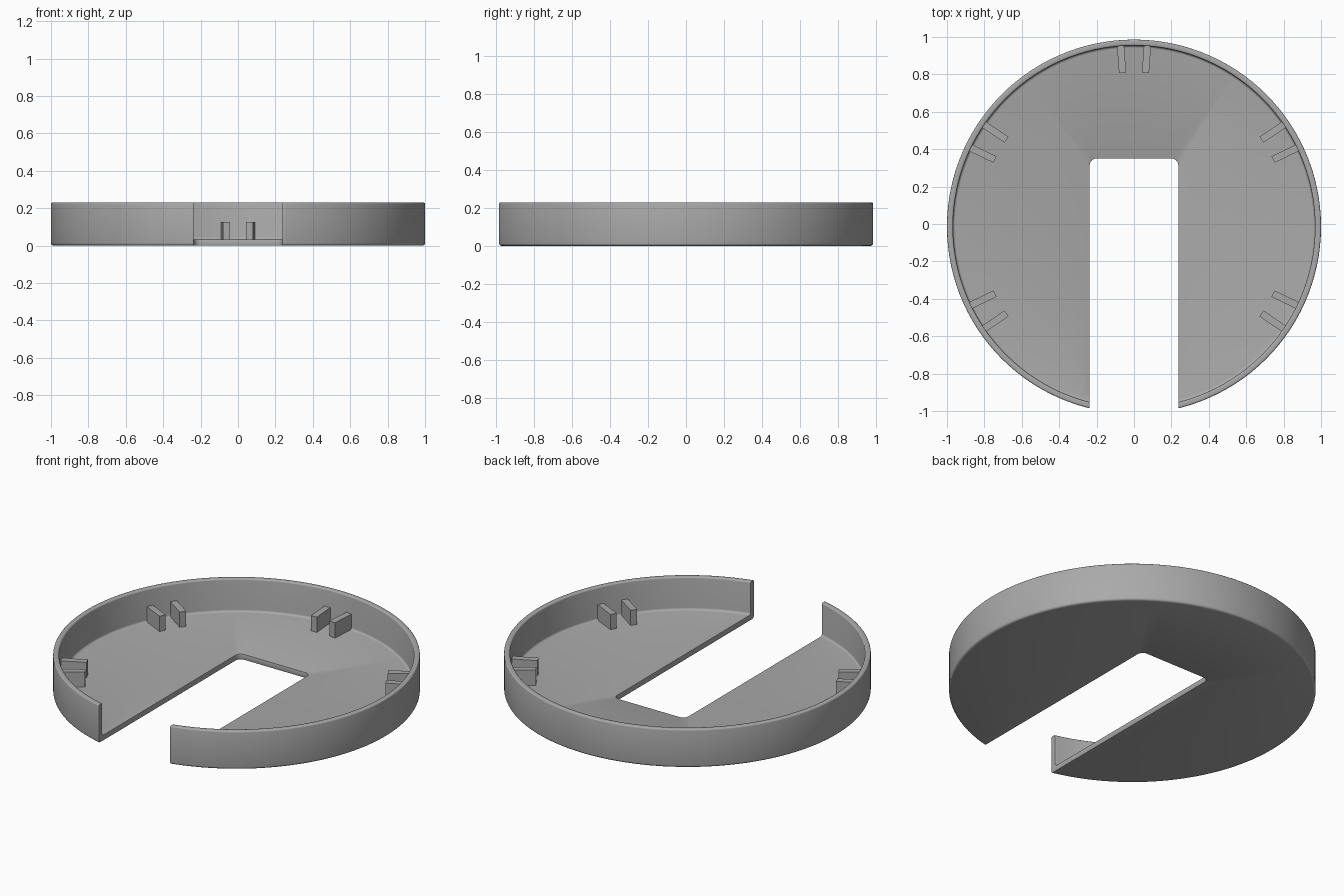
import bpy, bmesh, math
from mathutils import Matrix, Vector

cube = bpy.data.objects.get("Cube")
if cube:
    bpy.data.objects.remove(cube)

CY = -0.014          # centre of the round tray
FLOOR, TOP = 0.033, 0.23
SLOT_X, SLOT_Y = 0.237, 0.35

grey = bpy.data.materials.new("plain grey")
grey.use_nodes = True
colour = (0.4, 0.4, 0.4, 1)
grey.diffuse_color = colour
grey.node_tree.nodes["Principled BSDF"].inputs["Base Color"].default_value = colour


def make_object(name, bm):
    bmesh.ops.recalc_face_normals(bm, faces=bm.faces[:])
    mesh = bpy.data.meshes.new(name)
    bm.to_mesh(mesh)
    bm.free()
    mesh.materials.append(grey)
    obj = bpy.data.objects.new(name, mesh)
    bpy.context.collection.objects.link(obj)
    return obj


def activate(obj):
    bpy.ops.object.select_all(action='DESELECT')
    obj.select_set(True)
    bpy.context.view_layer.objects.active = obj


def arc(cx, cy, r, start, end, steps):
    angles = [math.radians(start + (end - start) * i / steps) for i in range(steps + 1)]
    return [(cx + r * math.cos(a), cy + r * math.sin(a)) for a in angles]


# Tray: lathed floor and rim, with rounded edges
profile = [(0, 0), (0.986, 0)]
profile += arc(0.986, 0.014, 0.014, -60, 0, 3)
profile += arc(0.992, TOP - 0.008, 0.008, 0, 90, 3)
profile += arc(0.976, TOP - 0.008, 0.008, 90, 180, 3)
profile += arc(0.955, FLOOR + 0.013, 0.013, 0, -90, 4)
profile += [(0, FLOOR)]
bm = bmesh.new()
verts = [bm.verts.new((r, 0, z)) for r, z in profile]
edges = [bm.edges.new(pair) for pair in zip(verts, verts[1:])]
bmesh.ops.spin(bm, geom=verts + edges, cent=(0, 0, 0), axis=(0, 0, 1),
               angle=math.tau, steps=120, use_duplicate=False)
bmesh.ops.remove_doubles(bm, verts=bm.verts[:], dist=0.0005)
bmesh.ops.translate(bm, verts=bm.verts[:], vec=(0, CY, 0))
tray = make_object("tray", bm)

# Slot cutter with rounded inner corners
r = 0.035
outline = [(-SLOT_X, -1.3), (SLOT_X, -1.3)]
outline += arc(SLOT_X - r, SLOT_Y - r, r, 0, 90, 6)
outline += arc(r - SLOT_X, SLOT_Y - r, r, 90, 180, 6)
bm = bmesh.new()
face = bm.faces.new([bm.verts.new((x, y, -0.2)) for x, y in outline])
wall = bmesh.ops.extrude_face_region(bm, geom=[face])
bmesh.ops.translate(bm, vec=(0, 0, 0.7),
                    verts=[v for v in wall["geom"] if isinstance(v, bmesh.types.BMVert)])
cutter = make_object("slot_cutter", bm)
cutter.hide_render = True

activate(tray)
cut = tray.modifiers.new("slot", 'BOOLEAN')
cut.operation, cut.solver, cut.object = 'DIFFERENCE', 'EXACT', cutter
bpy.ops.object.modifier_apply(modifier=cut.name)
bpy.data.objects.remove(cutter)

# Softened slot edges
bevel = tray.modifiers.new("soft edges", 'BEVEL')
bevel.width, bevel.segments = 0.005, 2
bevel.limit_method, bevel.angle_limit = 'ANGLE', math.radians(65)
bpy.ops.object.modifier_apply(modifier=bevel.name)
bpy.ops.object.shade_smooth_by_angle(angle=math.radians(35))

# Pairs of radial ribs standing inside the rim
for pair, middle in enumerate((-30, 30, 90, 150, 210), 1):
    for side, offset in (("a", -4.25), ("b", 4.25)):
        bm = bmesh.new()
        bmesh.ops.create_cube(bm, size=1)
        low, high = FLOOR - 0.01, 0.125
        bmesh.ops.scale(bm, verts=bm.verts[:], vec=(0.152, 0.038, high - low))
        bmesh.ops.translate(bm, verts=bm.verts[:], vec=(0.901, 0, (low + high) / 2))
        turn = Matrix.Rotation(math.radians(middle + offset), 4, 'Z')
        bmesh.ops.transform(bm, verts=bm.verts[:],
                            matrix=Matrix.Translation(Vector((0, CY, 0))) @ turn)
        make_object(f"rib_{pair}{side}", bm)
